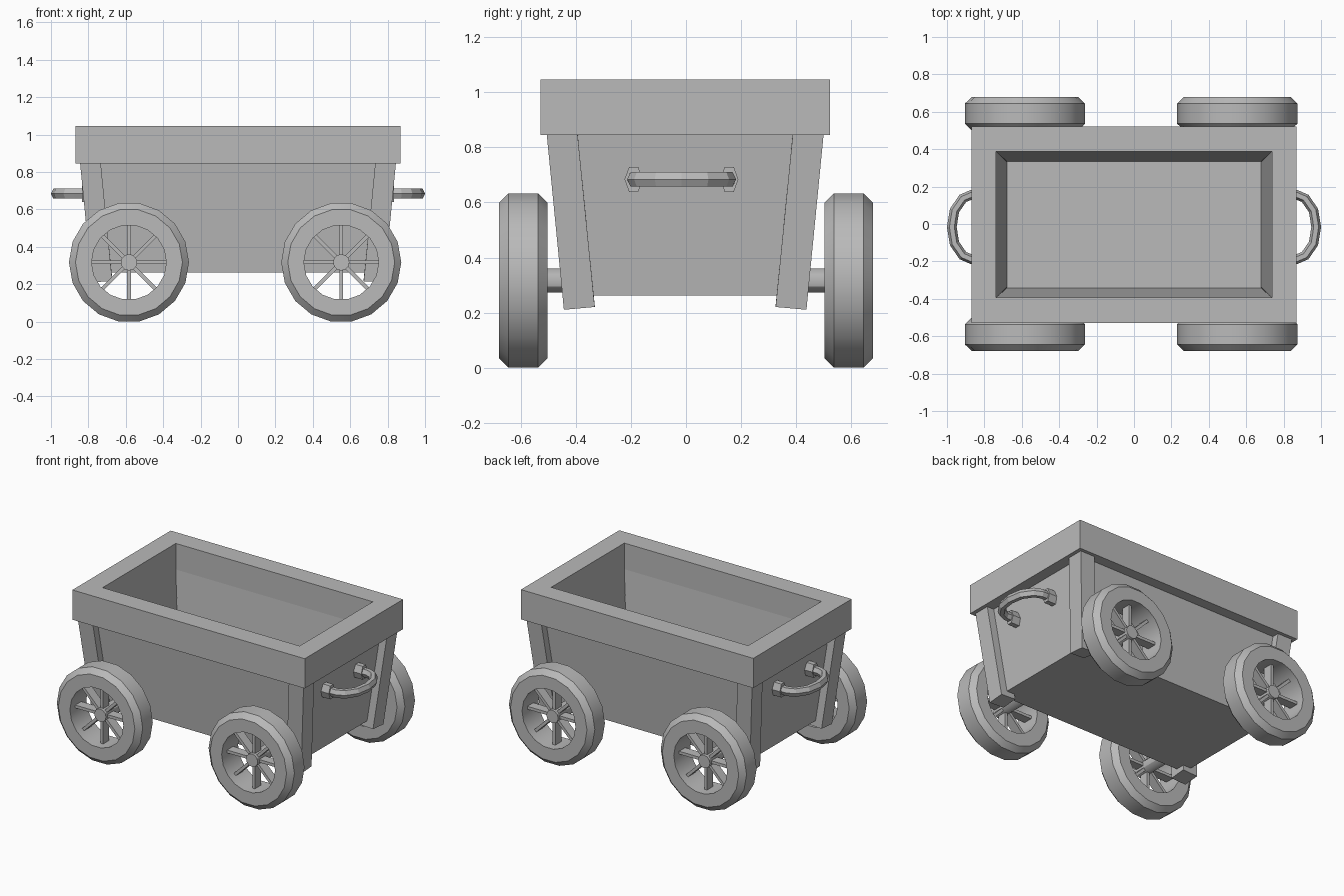
import bpy, bmesh
from math import pi, cos, sin
from mathutils import Vector

if "Cube" in bpy.data.objects:
    bpy.data.objects.remove(bpy.data.objects["Cube"])

GREY = bpy.data.materials.new("dark_grey")
GREY.diffuse_color = (.49, .49, .49, 1)
GREY.use_nodes = True
GREY.node_tree.nodes["Principled BSDF"].inputs["Base Color"].default_value = GREY.diffuse_color


def finish(name, bm, smooth=False):
    bmesh.ops.recalc_face_normals(bm, faces=bm.faces[:])
    me = bpy.data.meshes.new(name)
    bm.to_mesh(me)
    bm.free()
    me.materials.append(GREY)
    ob = bpy.data.objects.new(name, me)
    bpy.context.collection.objects.link(ob)
    if smooth:
        bpy.ops.object.select_all(action='DESELECT')
        ob.select_set(True)
        bpy.context.view_layer.objects.active = ob
        bpy.ops.object.shade_smooth_by_angle(angle=pi / 6)
    return ob


def bridge(bm, rings, closed=False, caps=True):
    """Join rings of points with quads, optionally looping or capping the ends."""
    vs = [[bm.verts.new(p) for p in r] for r in rings]
    n = len(vs[0])
    pairs = list(zip(vs, vs[1:])) + ([(vs[-1], vs[0])] if closed else [])
    for a, b in pairs:
        for i in range(n):
            j = (i + 1) % n
            bm.faces.new((a[i], a[j], b[j], b[i]))
    if caps and not closed:
        bm.faces.new(vs[0])
        bm.faces.new(vs[-1])


DY = -.003  # the body sits slightly forward of the wheels


def rect(hx, hy, z):
    return [(sx * hx, sy * hy + DY, z) for sx, sy in ((-1, -1), (1, -1), (1, 1), (-1, 1))]


def ring(n, ry, rz, centre, u, v, phase=0):
    return [Vector(centre) + Vector(u) * ry * cos(phase + 2 * pi * i / n)
            + Vector(v) * rz * sin(phase + 2 * pi * i / n) for i in range(n)]


# Tapered box with open top
bm = bmesh.new()
bridge(bm, [rect(.735, .395, .262), rect(.795, .456, .87),
            rect(.737, .391, .87), rect(.68, .338, .29)])
finish("cart_box", bm)

# Thick rim around the top
bm = bmesh.new()
bridge(bm, [rect(.869, .525, .845), rect(.869, .525, 1.046),
            rect(.737, .391, 1.046), rect(.737, .391, .845)], closed=True)
finish("top_rim", bm)

# Leaning corner posts
for sx in (-1, 1):
    for sy in (-1, 1):
        def post(off, z_out, z_in):
            pts = []
            for x, y in ((.735, .391), (.845, .391), (.845, .503), (.735, .503)):
                z = (z_out if y > .45 else z_in) - (.005 if x > .8 else 0)
                pts.append((sx * (x - off), sy * (y - off) + DY, z))
            return pts
        bm = bmesh.new()
        bridge(bm, [post(.063, .216, .226), post(0, .86, .86)])
        finish("corner_post", bm)

# Wheels with spokes and stub axles
PROFILE = [(.2, -.088), (.286, -.088), (.321, -.054),
           (.321, .054), (.286, .088), (.2, .088)]
X, Y, Z = (1, 0, 0), (0, 1, 0), (0, 0, 1)
for wx in (-.583, .552):
    for s in (-1, 1):
        c = Vector((wx, s * .59, .317))
        bm = bmesh.new()
        bridge(bm, [ring(18, r, r, c + Vector((0, y, 0)), X, Z) for r, y in PROFILE],
               closed=True)
        finish("wheel_tyre", bm, True)

        bm = bmesh.new()
        for k in range(8):
            a = k * pi / 4
            d = Vector((cos(a), 0, sin(a)))
            t = Vector((-sin(a), 0, cos(a)))
            # flat rectangular bars
            bridge(bm, [ring(4, .014, .045, c + d * r, t, Y, pi / 4) for r in (.02, .21)])
        finish("wheel_spokes", bm)

        bm = bmesh.new()
        bridge(bm, [ring(12, .044, .044, (wx, s * y, .317), X, Z) for y in (.37, .64)])
        finish("axle_stub", bm, True)

# End handles: hexagonal sockets and a bowed bar
PATH = [(.80, -.172), (.87, -.172), (.915, -.153), (.96, -.088),
        (.974, 0), (.96, .088), (.915, .153), (.87, .172), (.80, .172)]
for s in (-1, 1):
    pts = [Vector((s * x, y - .016, .684)) for x, y in PATH]
    bm = bmesh.new()
    rings = []
    for i, p in enumerate(pts):
        d = (pts[min(i + 1, len(pts) - 1)] - pts[max(i - 1, 0)]).normalized()
        rings.append(ring(6, .026, .031, p, d.cross(Vector(Z)), Z))
    bridge(bm, rings)
    finish("handle_bar", bm)
    for y in (-.190, .157):
        bm = bmesh.new()
        bridge(bm, [ring(6, .033, .052, (s * x, y, .684), Y, Z) for x in (.76, .835)])
        finish("handle_socket", bm)
